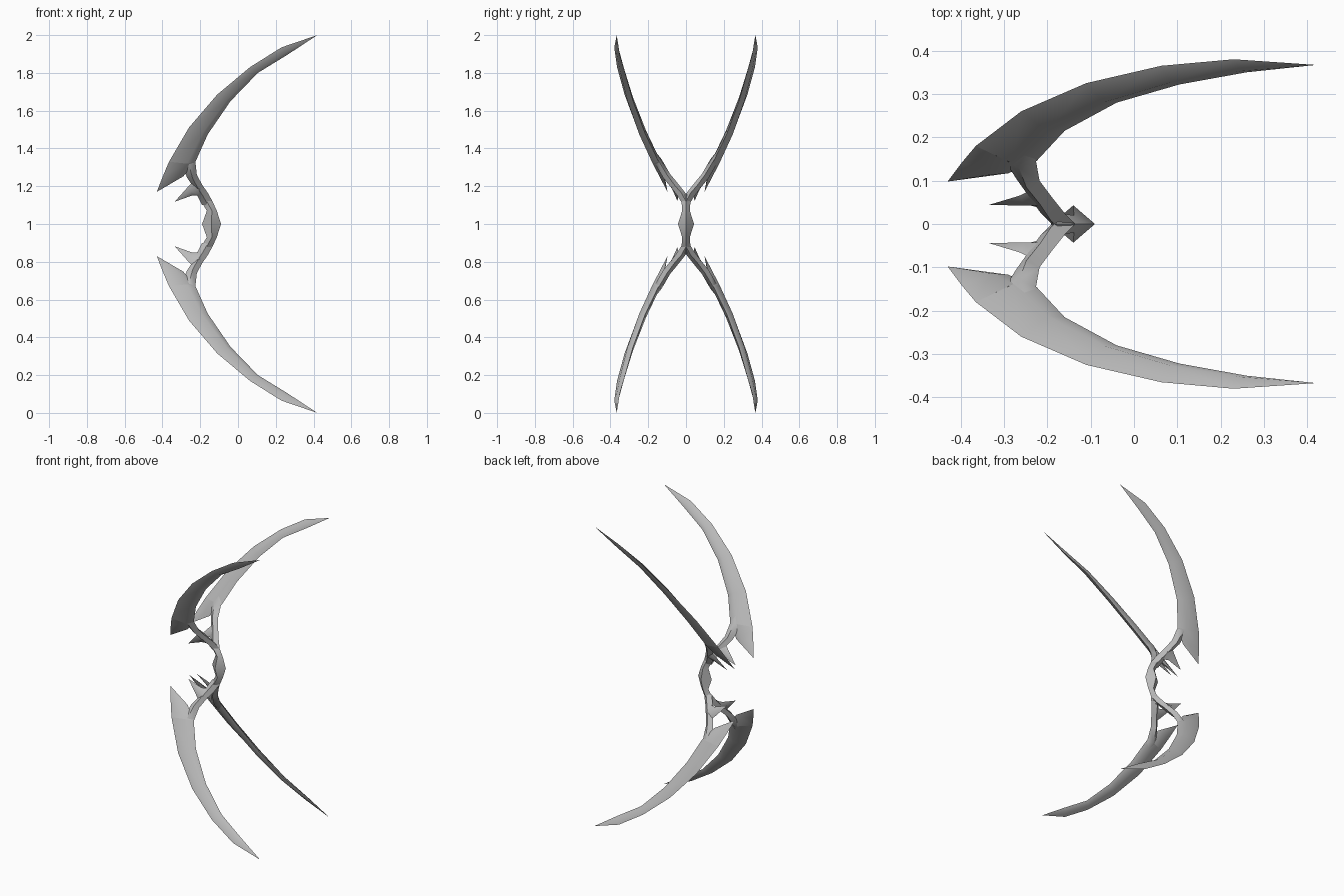
import bpy
import bmesh
from mathutils import Vector

cube = bpy.data.objects.get("Cube")
if cube:
    bpy.data.objects.remove(cube, do_unlink=True)

metal = bpy.data.materials.new("grey metal")
metal.use_nodes = True
GREY = (0.5, 0.5, 0.5, 1)
metal.diffuse_color = GREY
metal.node_tree.nodes["Principled BSDF"].inputs["Base Color"].default_value = GREY

CENTRE = Vector((0, 0, 1))  # mirror centre of the whole bow


def loft(name, sections, tip=None, axes=(False, True, True), ridge=0.35):
    """Skin diamond sections (outer edge, inner edge, half thickness), ending in a point."""
    bm = bmesh.new()
    outer = [Vector(s[0]) - CENTRE for s in sections]
    inner = [Vector(s[1]) - CENTRE for s in sections]
    mids = [b.lerp(a, ridge) for a, b in zip(outer, inner)]
    path = mids + ([Vector(tip) - CENTRE] if tip else [])
    rings = []
    for i, (a, b, m) in enumerate(zip(outer, inner, mids)):
        tangent = path[min(i + 1, len(path) - 1)] - path[max(i - 1, 0)]
        n = (a - b).cross(tangent).normalized() * sections[i][2]
        rings.append([bm.verts.new(p) for p in (a, m + n, b, m - n)])
    for lo, hi in zip(rings, rings[1:]):
        for k in range(4):
            j = (k + 1) % 4
            bm.faces.new((lo[k], lo[j], hi[j], hi[k]))
    if tip:
        point = bm.verts.new(path[-1])
        for k in range(4):
            bm.faces.new((rings[-1][k], rings[-1][(k + 1) % 4], point))
    bmesh.ops.recalc_face_normals(bm, faces=bm.faces)
    # Open lofts can end up inside out, so test against the section centre
    face = bm.faces[0]
    core = (mids[0] + mids[1]) / 2
    if face.normal.dot(face.calc_center_median() - core) < 0:
        bmesh.ops.reverse_faces(bm, faces=bm.faces)
    mesh = bpy.data.meshes.new(name)
    bm.to_mesh(mesh)
    bm.free()
    mesh.materials.append(metal)
    obj = bpy.data.objects.new(name, mesh)
    obj.location = CENTRE
    bpy.context.collection.objects.link(obj)
    bpy.ops.object.select_all(action="DESELECT")
    obj.select_set(True)
    bpy.context.view_layer.objects.active = obj
    bpy.ops.object.shade_smooth_by_angle(angle=1.1)
    mirror = obj.modifiers.new("mirror", "MIRROR")
    mirror.use_axis = axes
    mirror.merge_threshold = 0.0005
    return obj


blade_root = ((-.365, .18, 1.33), (-.225, .145, 1.33), .022)

# Long curved blades, one per corner
loft("blades", [
    blade_root,
    ((-.26, .26, 1.51), (-.16, .215, 1.475), .021),
    ((-.11, .325, 1.685), (-.04, .28, 1.65), .018),
    ((.063, .365, 1.83), (.105, .322, 1.80), .014),
    ((.23, .38, 1.935), (.26, .35, 1.895), .009),
], tip=(.42, .367, 2.0))

# Back-swept barb at the base of each blade
loft("blade_barbs", [
    blade_root,
    ((-.397, .142, 1.255), (-.29, .117, 1.252), .014),
], tip=(-.43, .098, 1.17))

# Arms joining the grip to the blades
loft("arms", [
    ((-.19, 0, 1.10), (-.135, 0, 1.12), .018),
    ((-.215, .025, 1.15), (-.16, .025, 1.165), .022),
    ((-.24, .06, 1.20), (-.188, .06, 1.205), .021),
    ((-.272, .105, 1.25), (-.218, .10, 1.26), .021),
    ((-.30, .15, 1.33), (-.226, .145, 1.335), .021),
], tip=(-.24, .19, 1.42), ridge=.5)

# Small spikes on the arms
loft("arm_spikes", [
    ((-.225, .085, 1.235), (-.19, .03, 1.15), .018),
    ((-.262, .066, 1.20), (-.24, .043, 1.152), .013),
], tip=(-.335, .044, 1.118), ridge=.5)

# Central grip with a pointed swelling
loft("grip", [
    ((-.19, 0, 1.0), (-.09, 0, 1.0), .043),
    ((-.165, 0, 1.07), (-.112, 0, 1.07), .02),
    ((-.192, 0, 1.115), (-.14, 0, 1.13), .024),
], tip=(-.18, 0, 1.165), axes=(False, False, True), ridge=.5)
